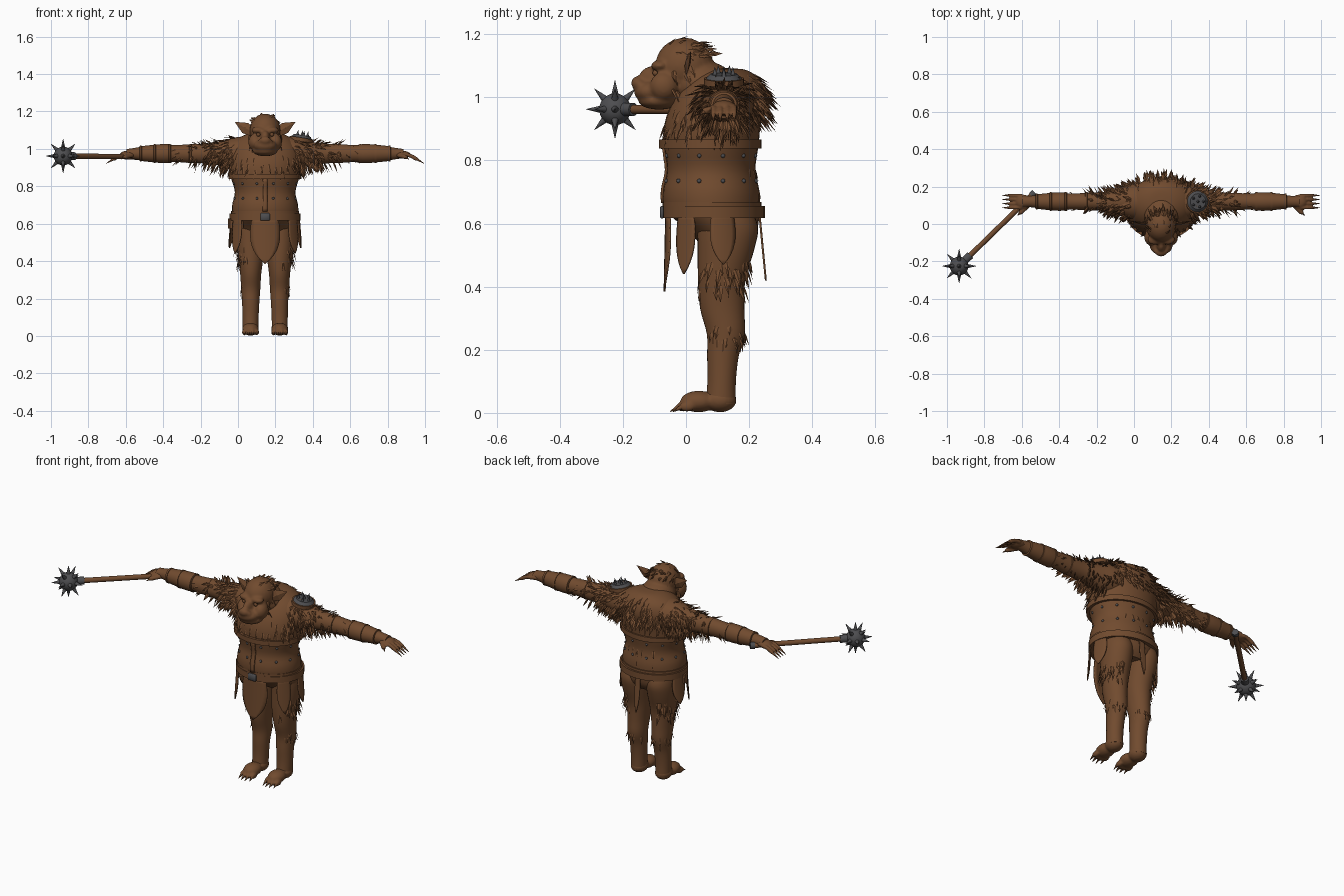
import bpy, bmesh, math, random
from mathutils import Vector as V, Matrix

random.seed(4)
CX = 0.145  # body centre line
cube = bpy.data.objects.get("Cube")
if cube:
    bpy.data.objects.remove(cube)


def material(name, col):
    m = bpy.data.materials.new(name)
    m.use_nodes = True
    m.diffuse_color = (*col, 1)
    bsdf = next(n for n in m.node_tree.nodes if n.type == 'BSDF_PRINCIPLED')
    bsdf.inputs['Base Color'].default_value = (*col, 1)
    bsdf.inputs['Roughness'].default_value = 0.8
    return m


BROWN = material("brown", (0.165, 0.07, 0.028))
IRON = material("iron grey", (0.075, 0.075, 0.08))


def finish(name, bm, mat=BROWN, smooth=True, angle=45):
    bmesh.ops.recalc_face_normals(bm, faces=bm.faces)
    me = bpy.data.meshes.new(name)
    bm.to_mesh(me)
    bm.free()
    for p in me.polygons:
        p.use_smooth = smooth
    if smooth:
        me.set_sharp_from_angle(angle=math.radians(angle))
    me.materials.append(mat)
    ob = bpy.data.objects.new(name, me)
    bpy.context.collection.objects.link(ob)
    return ob


def spline(rings, steps):
    """Catmull-Rom interpolation through rings of numbers."""
    out = []
    for i in range(len(rings) - 1):
        a, b, c, d = (rings[max(0, min(len(rings) - 1, i + k))] for k in (-1, 0, 1, 2))
        for k in range(steps):
            t = k / steps
            out.append([q + 0.5 * t * (r - p + t * (2 * p - 5 * q + 4 * r - s + t * (3 * (q - r) + s - p)))
                        for p, q, r, s in zip(a, b, c, d)])
    return out + [list(rings[-1])]


def loft(name, rings, axis='z', mat=BROWN, steps=4, segs=32):
    """Rings are (position on axis, centre 1, centre 2, radius 1, radius 2)."""
    bm = bmesh.new()
    loops = []
    for t, c1, c2, r1, r2 in spline(rings, steps):
        loop = []
        for k in range(segs):
            a = math.tau * k / segs
            u, v = c1 + r1 * math.cos(a), c2 + r2 * math.sin(a)
            loop.append(bm.verts.new({'z': (u, v, t), 'x': (t, u, v)}[axis]))
        loops.append(loop)
    for lo, hi in zip(loops, loops[1:]):
        for k in range(segs):
            n = (k + 1) % segs
            bm.faces.new((lo[k], lo[n], hi[n], hi[k]))
    bm.faces.new(loops[0])
    bm.faces.new(loops[-1])
    return finish(name, bm, mat)


def blob(name, balls, voxel=0.007):
    """Ellipsoids (centre, radii) fused into one smooth skin."""
    bm = bmesh.new()
    for c, r in balls:
        bmesh.ops.create_uvsphere(bm, u_segments=24, v_segments=16, radius=1,
                                  matrix=Matrix.LocRotScale(V(c), None, V(r)))
    ob = finish(name, bm, angle=180)
    m = ob.modifiers.new("fuse", 'REMESH')
    m.mode, m.voxel_size, m.use_smooth_shade = 'VOXEL', voxel, True
    m = ob.modifiers.new("soften", 'SMOOTH')
    m.iterations, m.factor = 3, 0.5
    return ob


def rod(bm, a, b, r1, r2, segs=12):
    a, b = V(a), V(b)
    rot = (b - a).to_track_quat('Z', 'Y').to_matrix().to_4x4()
    bmesh.ops.create_cone(bm, cap_ends=True, segments=segs, radius1=r1, radius2=r2,
                          depth=(b - a).length, matrix=Matrix.Translation((a + b) / 2) @ rot)


def tuft(bm, base, d, n, length, width, droop=0.0, thick=0.35):
    """Flat pointed lock of fur."""
    d = d.normalized()
    side = d.cross(n)
    side = side.normalized() if side.length > 1e-4 else d.orthogonal().normalized()
    up = side.cross(d)
    rings = []
    for t, w in ((0, 0.7), (0.45, 1)):
        c = base + d * length * t - V((0, 0, droop * t * t))
        rings.append([bm.verts.new(c + side * x * w * width / 2 + up * y * w * width * thick / 2)
                      for x, y in ((1, 0), (0, 1), (-1, 0), (0, -1))])
    tip = bm.verts.new(base + d * length - V((0, 0, droop)))
    for k in range(4):
        n2 = (k + 1) % 4
        bm.faces.new((rings[0][k], rings[0][n2], rings[1][n2], rings[1][k]))
        bm.faces.new((rings[1][k], rings[1][n2], tip))
    bm.faces.new(rings[0])


def fur(name, host, rule, count, length, flow=(0, 0, -1), lift=0.5, width=0.016):
    """Scatter tufts over the host faces whose centre meets the rule."""
    me = host.evaluated_get(bpy.context.evaluated_depsgraph_get()).data
    faces = [p for p in me.polygons if rule(p.center)]
    bm = bmesh.new()
    for p in random.choices(faces, weights=[f.area for f in faces], k=count):
        jitter = V([random.uniform(-0.25, 0.25) for _ in range(3)])
        d = p.normal * lift + V(flow) + jitter
        tuft(bm, p.center - p.normal * 0.004, d, p.normal, length * random.uniform(0.7, 1.2),
             width * random.uniform(0.7, 1.2), droop=0.008)
    return finish(name, bm, smooth=False)


def sheet(name, rows, thick, mat=BROWN):
    bm = bmesh.new()
    grid = [[bm.verts.new(p) for p in row] for row in rows]
    for a, b in zip(grid, grid[1:]):
        for k in range(len(a) - 1):
            bm.faces.new((a[k], a[k + 1], b[k + 1], b[k]))
    ob = finish(name, bm, mat)
    m = ob.modifiers.new("thickness", 'SOLIDIFY')
    m.thickness, m.offset = thick, 0
    return ob


# Torso
torso_rings = [(z, CX, cy, rx, ry) for z, cy, rx, ry in (
    (0.54, 0.12, 0.13, 0.08), (0.58, 0.115, 0.158, 0.11), (0.64, 0.085, 0.175, 0.148),
    (0.70, 0.08, 0.176, 0.153), (0.77, 0.08, 0.162, 0.14), (0.85, 0.08, 0.183, 0.15),
    (0.92, 0.085, 0.19, 0.152), (0.99, 0.105, 0.185, 0.145), (1.05, 0.12, 0.15, 0.115),
    (1.085, 0.125, 0.08, 0.07), (1.092, 0.125, 0.01, 0.01))]
torso = loft("torso", torso_rings)
dense = spline(torso_rings, 8)


def on_torso(z, ang, grow=0.0):
    _, cx, cy, rx, ry = min(dense, key=lambda r: abs(r[0] - z))
    return V((cx + (rx + grow) * math.cos(ang), cy + (ry + grow) * math.sin(ang), z))


# Belts, rims and front placket
def belt(name, z0, z1, rx, ry, cy, rim=0.01):
    loft(name, [(z, CX, cy, rx + g, ry + g) for z, g in
                ((z0, -rim), (z0, 0), (z1, 0), (z1, -rim))], steps=1)


belt("chest_belt", 0.838, 0.866, 0.195, 0.163, 0.077)
belt("waist_belt", 0.618, 0.655, 0.19, 0.162, 0.088)
belt("vest_hem", 0.655, 0.668, 0.182, 0.157, 0.083)
zs = [0.665 + 0.0175 * k for k in range(11)]
sheet("vest_placket", [[on_torso(z, -math.pi / 2 + a, 0.003) for a in (-0.07, 0, 0.07)] for z in zs], 0.008)

bm = bmesh.new()
for z in (0.735, 0.815):
    for k in range(12):
        p = on_torso(z, math.tau * (k + 0.5) / 12)
        bmesh.ops.create_icosphere(bm, subdivisions=2, radius=0.007, matrix=Matrix.Translation(p))
finish("vest_studs", bm, IRON)

bm = bmesh.new()
bmesh.ops.create_cube(bm, size=1, matrix=Matrix.LocRotScale(V((CX, -0.076, 0.636)), None, V((0.05, 0.012, 0.04))))
bmesh.ops.bevel(bm, geom=bm.edges[:], offset=0.004, segments=1, affect='EDGES')
finish("belt_buckle", bm, IRON)
for i, ang in enumerate((-2.45, -2.9)):
    p = on_torso(0.60, ang, 0.018)
    bm = bmesh.new()
    for dz, h, w in ((0, 0.05, 0.042), (0.02, 0.018, 0.046)):
        bmesh.ops.create_cube(bm, size=1, matrix=Matrix.LocRotScale(
            p + V((0, 0, dz)), Matrix.Rotation(ang, 3, 'Z').to_quaternion(), V((w * 0.7, w, h))))
    finish(f"belt_pouch_{i + 1}", bm, smooth=False)


# Hanging loincloth flaps
def flap(name, deg, bottom, half, flare):
    rows = []
    for j in range(11):
        t = j / 10
        w = half * (0.82 + 0.5 * t) * (1 - t ** 2.6) + 0.001
        row = []
        for k in range(-3, 4):
            a = math.radians(deg) + w * k / 3 / 0.165
            grow = flare * t
            row.append((CX + (0.183 + grow) * math.cos(a), 0.085 + (0.148 + grow) * math.sin(a),
                        0.63 + (bottom - 0.63) * t))
        rows.append(row)
    sheet(name, rows, 0.006)


flap("front_flap", -90, 0.385, 0.078, 0.005)
flap("back_strap", 90, 0.42, 0.014, 0.02)
for side, m in (("left", 1), ("right", -1)):
    for part, deg, bottom, half in (("front", -35, 0.44, 0.04), ("rear", 12, 0.47, 0.047)):
        flap(f"{side}_{part}_flap", deg if m > 0 else 180 - deg, bottom, half, 0.012)

# Head
head_balls = [((CX, -0.005, 1.1), (0.082, 0.092, 0.088)), ((CX, 0.055, 1.04), (0.095, 0.1, 0.075)),
              ((CX, -0.115, 1.018), (0.062, 0.05, 0.036)), ((CX, -0.152, 1.045), (0.03, 0.022, 0.022)),
              ((CX, -0.1, 1.06), (0.026, 0.05, 0.04)), ((CX, -0.085, 0.988), (0.066, 0.066, 0.027))]
for m in (-1, 1):
    head_balls += [((CX + m * 0.036, -0.083, 1.1), (0.038, 0.028, 0.018)),
                   ((CX + m * 0.054, -0.07, 1.035), (0.036, 0.045, 0.045)),
                   ((CX + m * 0.024, -0.145, 1.038), (0.016, 0.016, 0.015))]
head = blob("head", head_balls)
for side, m in (("left", 1), ("right", -1)):
    bm = bmesh.new()
    tuft(bm, V((CX + m * 0.06, 0.0, 1.085)), V((m, 0.15, 0.58)), V((0, -1, 0)), 0.12, 0.062, thick=0.3)
    finish(f"{side}_ear", bm, smooth=False)
    bm = bmesh.new()
    bmesh.ops.create_uvsphere(bm, u_segments=12, v_segments=8, radius=0.011,
                              matrix=Matrix.Translation((CX + m * 0.036, -0.095, 1.077)))
    finish(f"{side}_eye", bm)
fur("crown_hair", head, lambda c: c.z > 1.13 and c.y > -0.07, 60, 0.04, (0, 0.7, -0.1), 0.35)
fur("whiskers", head, lambda c: abs(c.x - CX) > 0.06 and -0.05 < c.y < 0.08 and c.z < 1.12,
    60, 0.045, (0, 0.4, -0.9), 0.3)

# Torso fur
fur("chest_fur", torso, lambda c: 0.89 < c.z < 1.0 and c.y < 0.06, 140, 0.055, lift=0.3)
fur("back_mane", torso, lambda c: c.z > 0.94 and c.y > 0.12, 210, 0.062, (0, 0.45, -0.8), 0.45, 0.018)
fur("lower_back_fur", torso, lambda c: 0.66 < c.z < 0.8 and c.y > 0.17 and abs(c.x - CX) < 0.1, 40, 0.04, lift=0.15)

for side, s in (("left", 1), ("right", -1)):
    # Arm with bracer
    def arm_ring(d, r1, r2, z=0.975):
        return (CX + s * d, 0.12, z, r1, r2)

    arm = loft(f"{side}_arm", [arm_ring(*r) for r in (
        (0.06, 0.1, 0.095), (0.15, 0.095, 0.088), (0.22, 0.072, 0.07), (0.30, 0.052, 0.054),
        (0.40, 0.046, 0.05), (0.48, 0.043, 0.045), (0.56, 0.045, 0.046), (0.64, 0.038, 0.039),
        (0.70, 0.03, 0.03), (0.74, 0.03, 0.024))], axis='x')
    loft(f"{side}_bracer", [arm_ring(*r) for r in (
        (0.50, 0.047, 0.049), (0.56, 0.049, 0.05), (0.67, 0.038, 0.039))], axis='x')
    for i, (d, r) in enumerate(((0.40, 0.051), (0.51, 0.051), (0.59, 0.05), (0.665, 0.042))):
        loft(f"{side}_arm_band_{i + 1}", [arm_ring(d + o, r + g, r + g) for o, g in
             ((-0.007, -0.008), (-0.005, 0), (0.005, 0), (0.007, -0.008))], axis='x', steps=1)
    fur(f"{side}_shoulder_fur", arm, lambda c: 0.14 < s * (c.x - CX) < 0.3, 170, 0.055, (s * 0.35, 0, -0.55), 0.65)
    fur(f"{side}_upper_arm_fur", arm, lambda c: 0.24 < s * (c.x - CX) < 0.4, 60, 0.05, (s * 0.5, 0, -0.3), 0.7)
    fur(f"{side}_elbow_fur", arm, lambda c: 0.42 < s * (c.x - CX) < 0.48, 14, 0.035, (s * 0.8, 0, -0.2), 0.25)

    # Hand with clawed fingers
    balls = [((CX + s * 0.735, 0.12, 0.97), (0.042, 0.037, 0.02))]
    for k in range(4):
        y = 0.087 + 0.022 * k
        for j in range(7):
            t = j / 6
            balls.append(((CX + s * (0.75 + 0.055 * t), y, 0.968 - 0.02 * t * t), (0.012, 0.009, 0.011)))
    for j in range(6):
        t = j / 5
        balls.append(((CX + s * (0.715 + 0.035 * t), 0.095 - 0.033 * t, 0.965 - 0.008 * t), (0.013, 0.012, 0.012)))
    blob(f"{side}_hand", balls, 0.005)
    bm = bmesh.new()
    for k in range(4):
        y = 0.087 + 0.022 * k
        rod(bm, (CX + s * 0.805, y, 0.949), (CX + s * 0.85, y, 0.922), 0.008, 0.001, 8)
    rod(bm, (CX + s * 0.75, 0.063, 0.957), (CX + s * 0.768, 0.045, 0.945), 0.009, 0.001, 8)
    finish(f"{side}_finger_claws", bm)

    # Leg and foot
    leg = loft(f"{side}_leg", [(z, CX + s * o, cy, rx, ry) for z, o, cy, rx, ry in (
        (0.66, 0.08, 0.12, 0.07, 0.08), (0.59, 0.082, 0.132, 0.077, 0.096), (0.52, 0.081, 0.127, 0.076, 0.09),
        (0.42, 0.077, 0.113, 0.067, 0.075), (0.33, 0.077, 0.115, 0.056, 0.07), (0.25, 0.077, 0.126, 0.051, 0.06),
        (0.18, 0.077, 0.117, 0.046, 0.05), (0.10, 0.078, 0.113, 0.043, 0.045), (0.03, 0.078, 0.11, 0.042, 0.048))])
    x = CX + s * 0.078
    balls = [((x, 0.108, 0.04), (0.045, 0.052, 0.038)), ((x, 0.04, 0.036), (0.045, 0.058, 0.034))]
    balls += [((x + 0.022 * k, -0.008 + 0.005 * k * k, 0.02), (0.013, 0.026, 0.016)) for k in (-1.5, -0.5, 0.5, 1.5)]
    blob(f"{side}_foot", balls, 0.006)
    bm = bmesh.new()
    for k in (-1.5, -0.5, 0.5, 1.5):
        y = 0.005 * k * k
        rod(bm, (x + 0.022 * k, y - 0.022, 0.02), (x + 0.023 * k, y - 0.052, 0.004), 0.009, 0.001, 8)
    finish(f"{side}_toe_claws", bm)
    fur(f"{side}_thigh_fur", leg, lambda c: 0.39 < c.z < 0.5 and s * (c.x - CX) > 0.09, 34, 0.055, lift=0.22)
    fur(f"{side}_knee_fur", leg, lambda c: 0.24 < c.z < 0.28 and (c.y > 0.14 or s * (c.x - CX) > 0.1),
        16, 0.04, lift=0.2)

# Shoulder plate on the left
tilt = Matrix.Translation((CX + 0.195, 0.12, 1.06)) @ Matrix.Rotation(0.16, 4, 'Y')
for name, mat, r1, r2, z0, z1 in (("shoulder_plate_pad", BROWN, 0.063, 0.063, -0.02, 0.0),
                                  ("shoulder_plate", IRON, 0.056, 0.042, 0.0, 0.014)):
    bm = bmesh.new()
    rod(bm, tilt @ V((0, 0, z0)), tilt @ V((0, 0, z1)), r1, r2, 32)
    finish(name, bm, mat, angle=25)
bm = bmesh.new()
for k in range(6):
    p = V((0.03 * math.cos(k * math.tau / 5), 0.03 * math.sin(k * math.tau / 5), 0.012)) if k < 5 else V((0, 0, 0.012))
    rod(bm, tilt @ p, tilt @ (p + V((0, 0, 0.026))), 0.008, 0.0005, 10)
finish("shoulder_plate_spikes", bm, IRON)

# Spiked mace in the right hand
butt, ball = V((-0.537, 0.163, 0.958)), V((-0.935, -0.225, 0.962))
for name, mat, a, b, r in (("mace_handle", BROWN, 0.0, 0.95, 0.014), ("mace_collar", IRON, 0.85, 0.95, 0.021),
                           ("mace_pommel", IRON, -0.015, 0.03, 0.018)):
    bm = bmesh.new()
    rod(bm, butt.lerp(ball, a), butt.lerp(ball, b), r, r, 16)
    finish(name, bm, mat)
bm = bmesh.new()
bmesh.ops.create_uvsphere(bm, u_segments=32, v_segments=20, radius=0.05, matrix=Matrix.Translation(ball))
finish("mace_ball", bm, IRON)
bm = bmesh.new()
for i in range(27):
    d = V((i % 3 - 1, i // 3 % 3 - 1, i // 9 - 1))
    if 0.5 < d.length < 1.5 and d != V((1, 1, 0)):
        d.normalize()
        rod(bm, ball + d * 0.044, ball + d * 0.092, 0.012, 0.0005, 10)
finish("mace_spikes", bm, IRON)
